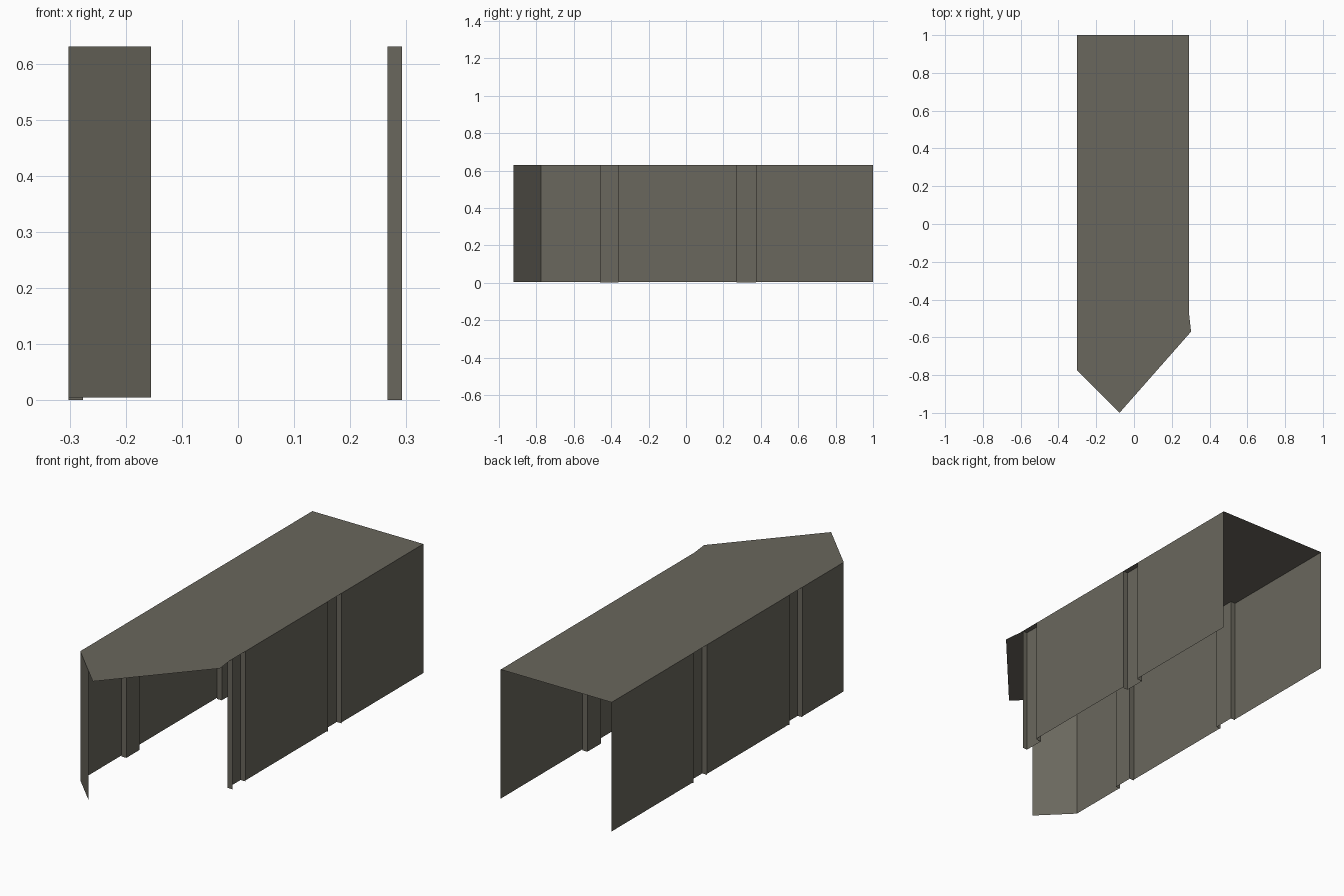
import bpy

if "Cube" in bpy.data.objects:
    bpy.data.objects.remove(bpy.data.objects["Cube"])

TOP = 0.63
LIP = 0.005      # plain panels stop just above the ground
DEPTH = 0.026    # how far the grooves step inward
LEFT, RIGHT = -0.302, 0.292
GROOVES = [(-0.46, -0.36), (0.27, 0.375)]

mat = bpy.data.materials.new("warm grey concrete")
mat.diffuse_color = (0.143, 0.135, 0.109, 1)
mat.use_nodes = True
mat.node_tree.nodes["Principled BSDF"].inputs["Base Color"].default_value = mat.diffuse_color


def add_mesh(name, verts, faces):
    me = bpy.data.meshes.new(name)
    me.from_pydata(verts, [], faces)
    me.materials.append(mat)
    ob = bpy.data.objects.new(name, me)
    bpy.context.collection.objects.link(ob)
    return ob


def wall(name, segments, flip):
    """Thin upright sheet; each segment is (start xy, end xy, bottom height)."""
    verts, faces = [], []
    for a, b, z in segments:
        if flip:
            a, b = b, a
        i = len(verts)
        verts += [(*a, z), (*b, z), (*b, TOP), (*a, TOP)]
        faces.append((i, i + 1, i + 2, i + 3))
    add_mesh(name, verts, faces)


def grooved_side(x, inward, start):
    """Segments of a side wall running front to back with recessed grooves."""
    segs, y = [], start
    xi = x + inward * DEPTH
    for y0, y1 in GROOVES:
        if y0 > y:
            segs.append(((x, y), (x, y0), LIP))
        segs += [((x, y0), (xi, y0), 0), ((xi, y0), (xi, y1), 0), ((xi, y1), (x, y1), 0)]
        y = y1
    segs.append(((x, y), (x, 1), LIP))
    return segs


# flat roof with pointed front
outline = [(LEFT, 1), (LEFT, -0.775), (-0.077, -1), (0.302, -0.57), (RIGHT, -0.48), (RIGHT, 1)]
add_mesh("roof", [(x, y, TOP) for x, y in outline], [tuple(range(len(outline)))])

# right side wall, left side wall with angled front panel
wall("right_wall", grooved_side(RIGHT, -1, -0.46), False)
wall("left_wall", grooved_side(LEFT, 1, -0.775), True)
wall("angled_front_panel", [((-0.155, -0.922), (LEFT, -0.775), LIP)], True)
